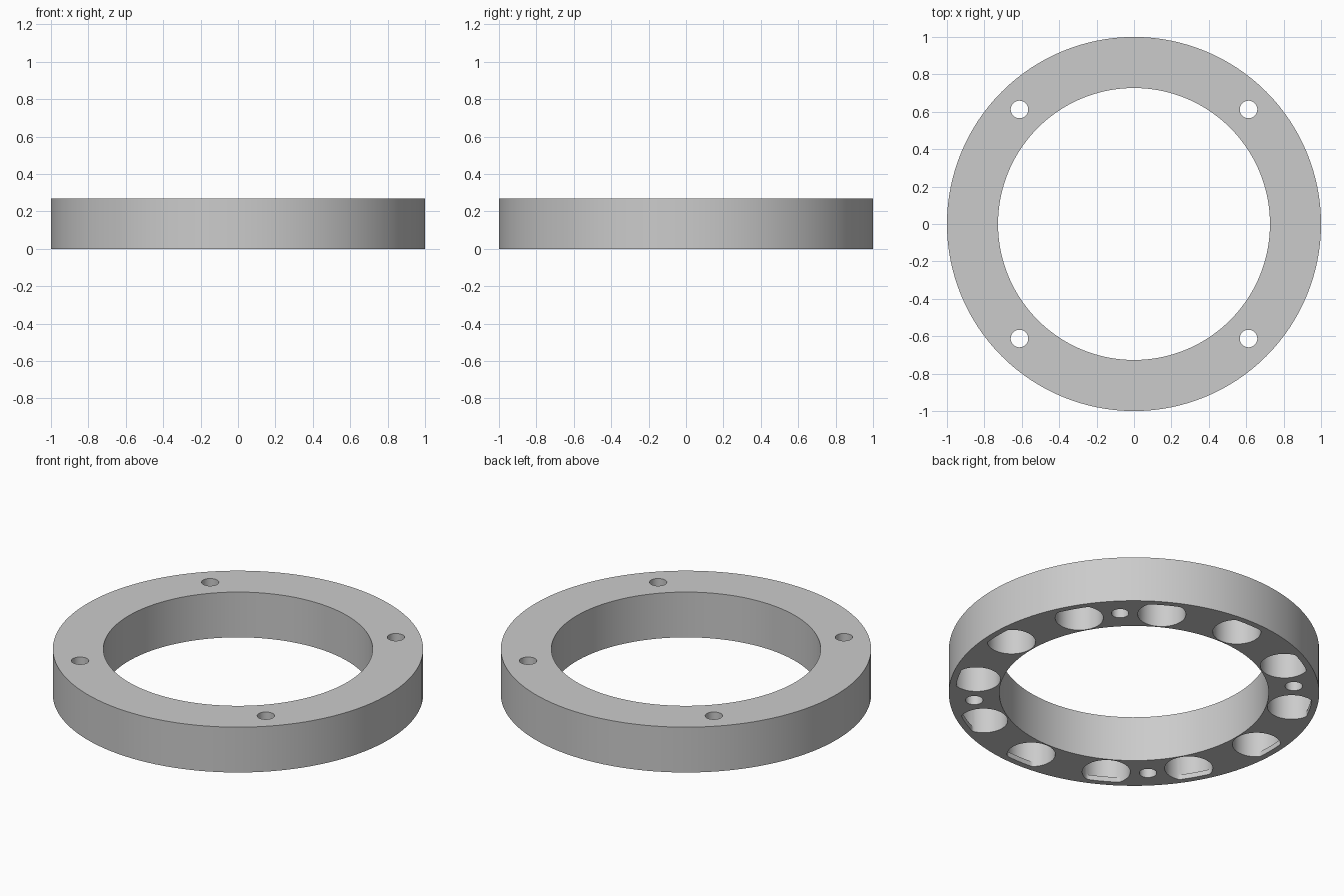
import bpy, bmesh
from math import sin, cos, pi, hypot
from mathutils import Vector

default = bpy.data.objects.get("Cube")
if default:
    bpy.data.objects.remove(default, do_unlink=True)

HEIGHT = 0.27
OUTER, INNER = 1.0, 0.727
BOLT_RADIUS, BOLT_CIRCLE = 0.047, 0.866
POCKET_RADIUS, POCKET_CIRCLE, POCKET_TOP = 0.13, 0.864, 0.235
LIP_RADIUS, LIP_HEIGHT = 0.964, 0.03

bm = bmesh.new()


def circle(radius, segments, distance=0, angle=0):
    """Points of a circle whose centre lies at a polar position."""
    cx, cy = distance * cos(angle), distance * sin(angle)
    return [(cx + radius * cos(angle + 2 * pi * i / segments),
             cy + radius * sin(angle + 2 * pi * i / segments)) for i in range(segments)]


def clip(points, limit):
    """Pull points beyond the limit radius back onto it."""
    return [(x * min(1, limit / hypot(x, y)), y * min(1, limit / hypot(x, y)))
            for x, y in points]


def loop(points, z):
    return [bm.verts.new((x, y, z)) for x, y in points]


def edges_of(verts):
    result = []
    for a, b in zip(verts, verts[1:] + verts[:1]):
        result.append(bm.edges.get((a, b)) or bm.edges.new((a, b)))
    return result


def wall(low, high):
    n = len(low)
    for i in range(n):
        j = (i + 1) % n
        bm.faces.new((low[i], low[j], high[j], high[i]))


bottom_edges, top_edges = [], []

# Outer wall, bore and four through bolt holes
through = [circle(OUTER, 128), circle(INNER, 128)]
through += [circle(BOLT_RADIUS, 32, BOLT_CIRCLE, pi / 4 + k * pi / 2) for k in range(4)]
for points in through:
    low, high = loop(points, 0), loop(points, HEIGHT)
    wall(low, high)
    bottom_edges += edges_of(low)
    top_edges += edges_of(high)

# Twelve blind pockets with a retaining lip on the outer side of each mouth
for k in range(12):
    full = circle(POCKET_RADIUS, 64, POCKET_CIRCLE, k * pi / 6)
    mouth = clip(full, LIP_RADIUS)
    levels = [loop(mouth, 0), loop(mouth, LIP_HEIGHT),
              loop(full, LIP_HEIGHT), loop(full, POCKET_TOP)]
    for low, high in zip(levels, levels[1:]):
        wall(low, high)
    bm.faces.new(levels[-1])
    bottom_edges += edges_of(levels[0])

# Flat faces around the openings
for edges, direction in ((bottom_edges, -1), (top_edges, 1)):
    bmesh.ops.triangle_fill(bm, use_beauty=True, use_dissolve=False, edges=edges,
                            normal=Vector((0, 0, direction)))

bmesh.ops.remove_doubles(bm, verts=bm.verts[:], dist=0.00001)
bmesh.ops.recalc_face_normals(bm, faces=bm.faces[:])

mesh = bpy.data.meshes.new("mounting_ring")
bm.to_mesh(mesh)
bm.free()
ring = bpy.data.objects.new("mounting_ring", mesh)
bpy.context.collection.objects.link(ring)

# Plain grey finish
grey = bpy.data.materials.new("plain_grey")
grey.use_nodes = True
colour = (0.6, 0.6, 0.6, 1)
grey.diffuse_color = colour
grey.node_tree.nodes["Principled BSDF"].inputs["Base Color"].default_value = colour
mesh.materials.append(grey)

bpy.context.view_layer.objects.active = ring
ring.select_set(True)
bpy.ops.object.shade_smooth_by_angle(angle=pi / 6)
